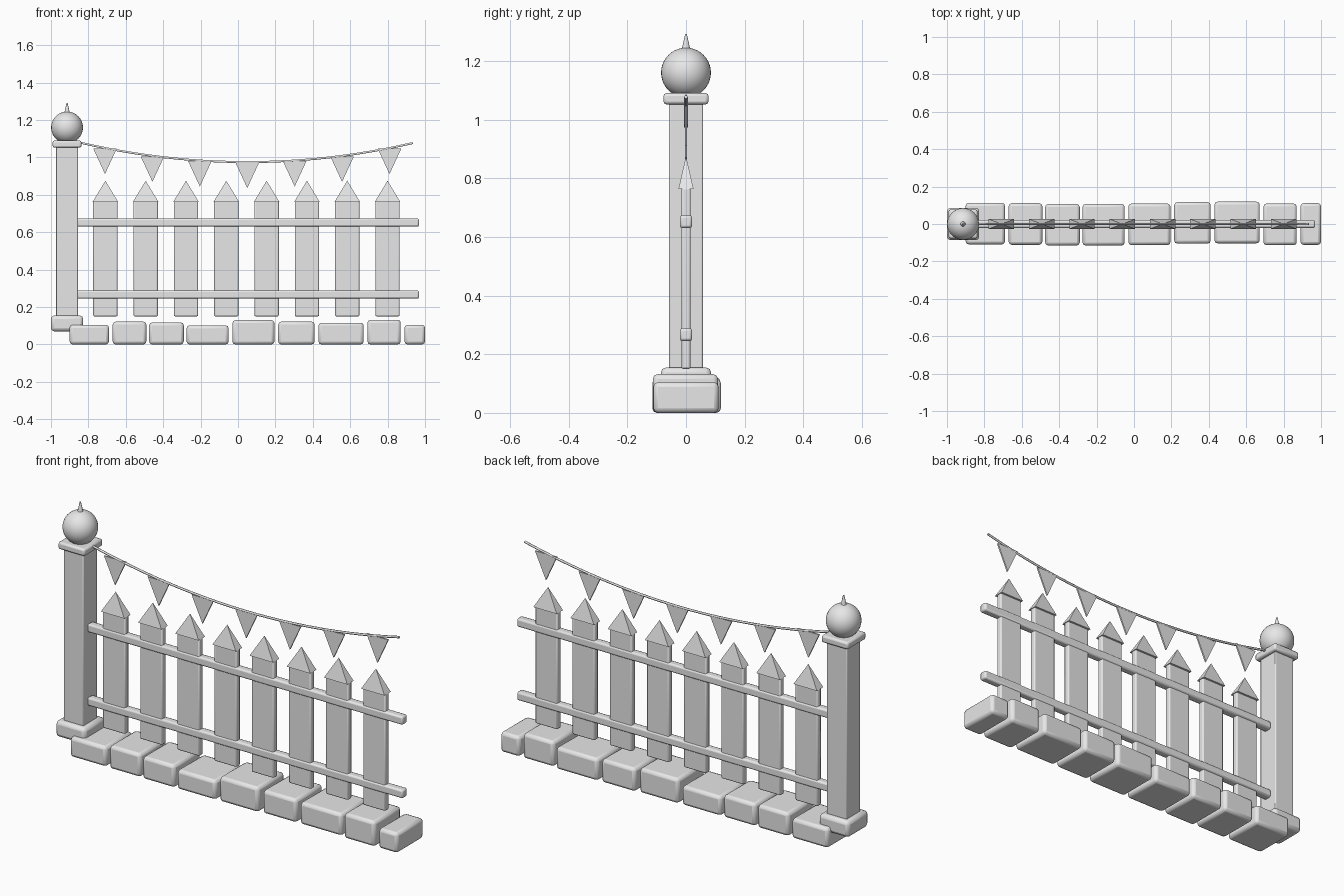
import bpy
import bmesh
import math

default = bpy.data.objects.get("Cube")
if default:
    bpy.data.objects.remove(default, do_unlink=True)

# Single plain grey material
grey = bpy.data.materials.new("plain_grey")
grey.use_nodes = True
grey.diffuse_color = (0.8, 0.8, 0.8, 1)
grey.node_tree.nodes["Principled BSDF"].inputs["Base Color"].default_value = (0.8, 0.8, 0.8, 1)


def finish(obj, name, smooth=False):
    obj.name = name
    obj.data.materials.append(grey)
    if smooth:
        bpy.ops.object.shade_smooth_by_angle(angle=math.radians(40))
    return obj


def block(name, x, y, z, bevel, segments=2):
    """Bevelled box from (min, max) ranges along each axis."""
    bpy.ops.mesh.primitive_cube_add(size=1, location=[sum(r) / 2 for r in (x, y, z)])
    obj = bpy.context.object
    for v in obj.data.vertices:
        for i, r in enumerate((x, y, z)):
            v.co[i] *= r[1] - r[0]
    mod = obj.modifiers.new("soft_edges", "BEVEL")
    mod.width = bevel
    mod.segments = segments
    return finish(obj, name, True)


def square(name, cx, half, z, bevel):
    return block(name, (cx - half, cx + half), (-half, half), z, bevel)


def rope_height(x):
    return 0.975 + 0.13 * (x - 0.05) ** 2


# Post with base, cap, ball and spike
POST_X = -0.914
square("post_base", POST_X, 0.086, (0.07, 0.155), 0.018)
square("post_shaft", POST_X, 0.058, (0.14, 1.06), 0.005)
square("post_cap", POST_X, 0.077, (1.052, 1.09), 0.01)
bpy.ops.mesh.primitive_uv_sphere_add(segments=32, ring_count=20, radius=0.085,
                                     location=(POST_X, 0, 1.16))
finish(bpy.context.object, "post_ball", True)
bpy.ops.mesh.primitive_cone_add(vertices=12, radius1=0.015, radius2=0.003, depth=0.055,
                                location=(POST_X, 0, 1.264))
finish(bpy.context.object, "post_spike", True)

# Row of foundation stones: left, right, top, y shift
stones = [(-0.90, -0.69, 0.105, 0.002), (-0.67, -0.49, 0.122, 0),
          (-0.475, -0.29, 0.118, -0.004), (-0.275, -0.05, 0.102, -0.004),
          (-0.03, 0.195, 0.13, -0.002), (0.215, 0.41, 0.122, 0.006),
          (0.43, 0.672, 0.116, 0.008), (0.692, 0.87, 0.132, -0.002),
          (0.89, 1.0, 0.105, 0)]
for i, (left, right, top, shift) in enumerate(stones):
    block(f"foundation_stone_{i + 1}", (left, right), (shift - 0.111, shift + 0.111),
          (0, top), 0.016)

# Pickets with flattened pyramid tips
for i in range(8):
    x = -0.709 + i * 0.2155
    block(f"picket_{i + 1}", (x - 0.065, x + 0.065), (-0.016, 0.016), (0.15, 0.768), 0.007)
    bpy.ops.mesh.primitive_cone_add(vertices=4, radius1=1, radius2=0, depth=0.113,
                                    location=(x, 0, 0.819))
    tip = bpy.context.object
    spin = math.pi / 4
    for v in tip.data.vertices:
        px, py = v.co.x, v.co.y
        v.co.x = (px * math.cos(spin) - py * math.sin(spin)) * math.sqrt(2) * 0.068
        v.co.y = (px * math.sin(spin) + py * math.cos(spin)) * math.sqrt(2) * 0.026
    finish(tip, f"picket_tip_{i + 1}")

# Horizontal rails
for name, z in (("lower_rail", 0.267), ("upper_rail", 0.652)):
    block(name, (-0.86, 0.968), (-0.021, 0.021), (z - 0.022, z + 0.022), 0.009)

# Sagging rope
curve = bpy.data.curves.new("rope", "CURVE")
curve.dimensions = "3D"
curve.bevel_depth = 0.006
curve.bevel_resolution = 1
curve.use_fill_caps = True
line = curve.splines.new("POLY")
steps = 24
line.points.add(steps)
for i, point in enumerate(line.points):
    x = -0.85 + 1.785 * i / steps
    point.co = (x, 0, rope_height(x), 1)
rope = bpy.data.objects.new("rope", curve)
bpy.context.collection.objects.link(rope)
rope.data.materials.append(grey)

# Triangular pennants hanging from the rope
for i in range(7):
    x = -0.711 + i * 0.2535
    top = rope_height(x) - 0.003
    bm = bmesh.new()
    outline = [(x - 0.063, top), (x, top - 0.136), (x + 0.063, top)]
    face = bm.faces.new([bm.verts.new((px, -0.004, pz)) for px, pz in outline])
    extruded = bmesh.ops.extrude_face_region(bm, geom=[face])["geom"]
    moved = [g for g in extruded if isinstance(g, bmesh.types.BMVert)]
    bmesh.ops.translate(bm, verts=moved, vec=(0, 0.008, 0))
    bmesh.ops.recalc_face_normals(bm, faces=bm.faces)
    mesh = bpy.data.meshes.new("pennant")
    bm.to_mesh(mesh)
    bm.free()
    pennant = bpy.data.objects.new("pennant", mesh)
    bpy.context.collection.objects.link(pennant)
    finish(pennant, f"pennant_{i + 1}")
